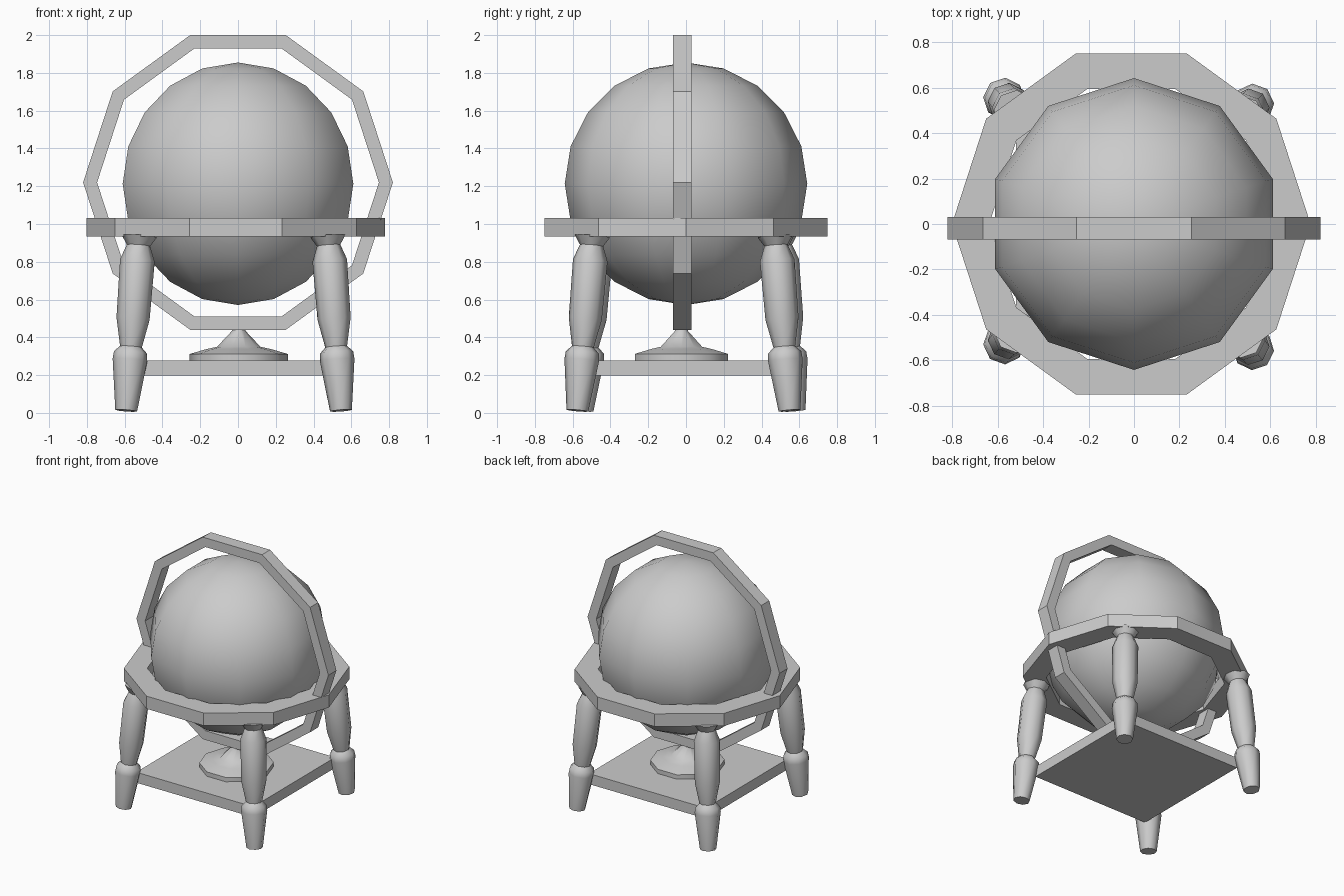
import bpy
import bmesh
from math import cos, sin, pi
from mathutils import Matrix, Vector

if "Cube" in bpy.data.objects:
    bpy.data.objects.remove(bpy.data.objects["Cube"])

# One plain grey for the whole piece
grey = bpy.data.materials.new("plain_grey")
grey.use_nodes = True
grey.diffuse_color = (0.6, 0.6, 0.6, 1)
grey.node_tree.nodes["Principled BSDF"].inputs["Base Color"].default_value = (0.6, 0.6, 0.6, 1)


def finish(name, bm, matrix=Matrix(), smooth=False):
    bmesh.ops.recalc_face_normals(bm, faces=bm.faces)
    mesh = bpy.data.meshes.new(name)
    bm.to_mesh(mesh)
    bm.free()
    mesh.materials.append(grey)
    obj = bpy.data.objects.new(name, mesh)
    obj.matrix_world = matrix
    bpy.context.collection.objects.link(obj)
    if smooth:
        bpy.ops.object.select_all(action="DESELECT")
        obj.select_set(True)
        bpy.context.view_layer.objects.active = obj
        bpy.ops.object.shade_smooth_by_angle(angle=pi / 4)
    return obj


def lathe(name, profile, sides, matrix=Matrix(), closed=False, smooth=False):
    """Spin (radius, height) points round z; closed profiles make rings, open ones get caps."""
    bm = bmesh.new()
    loops = [[bm.verts.new((r * cos(2 * pi * i / sides), r * sin(2 * pi * i / sides), z))
              for i in range(sides)] for r, z in profile]
    pairs = list(zip(loops, loops[1:]))
    if closed:
        pairs.append((loops[-1], loops[0]))
    else:
        bm.faces.new(loops[0])
        bm.faces.new(loops[-1])
    for a, b in pairs:
        for i in range(sides):
            j = (i + 1) % sides
            bm.faces.new((a[i], a[j], b[j], b[i]))
    return finish(name, bm, matrix, smooth)


def ring(name, inner, outer, half, matrix):
    return lathe(name, [(inner, -half), (outer, -half), (outer, half), (inner, half)],
                 10, matrix, closed=True)


# Globe ball
bm = bmesh.new()
bmesh.ops.create_uvsphere(bm, u_segments=10, v_segments=10, radius=0.642)
finish("globe_ball", bm, Matrix.Translation((0, 0, 1.213)), smooth=True)
for poly in bpy.data.objects["globe_ball"].data.polygons:
    poly.use_smooth = True

# Upright and level rings round the ball
ring("meridian_ring", 0.746, 0.82, 0.049,
     Matrix.Translation((0, -0.019, 1.22)) @ Matrix.Rotation(pi / 2, 4, "X"))
ring("horizon_ring", 0.625, 0.789, 0.049, Matrix.Translation((-0.012, 0, 0.983)))

# Square stretcher shelf between the legs
bm = bmesh.new()
bmesh.ops.create_cube(bm, size=1)
bmesh.ops.scale(bm, vec=(1, 1, 0.081), verts=bm.verts)
finish("stretcher_shelf", bm, Matrix.Translation((-0.02, 0, 0.238)))

# Turned pedestal under the upright ring
lathe("pedestal", [(0.26, 0.278), (0.26, 0.312), (0.17, 0.338), (0.115, 0.35),
                   (0.035, 0.435), (0.035, 0.45)],
      10, Matrix.Translation((0.004, -0.024, 0)), smooth=True)

# Turned, splayed legs
leg_profile = [(0.058, 0), (0.092, 0.27), (0.088, 0.31), (0.058, 0.34), (0.088, 0.49),
               (0.092, 0.8), (0.062, 0.88), (0.094, 0.93)]
feet = {"front_right_leg": (-0.592, -0.548), "front_left_leg": (0.545, -0.575),
        "back_left_leg": (0.545, 0.548), "back_right_leg": (-0.592, 0.575)}
for name, (x, y) in feet.items():
    foot = Vector((x, y, 0.012))
    top = Vector((x - 0.07 * (1 if x > 0 else -1), y * 0.86, 0.95))
    turn = (top - foot).to_track_quat("Z", "Y").to_matrix().to_4x4()
    lathe(name, leg_profile, 8, Matrix.Translation(foot) @ turn, smooth=True)
